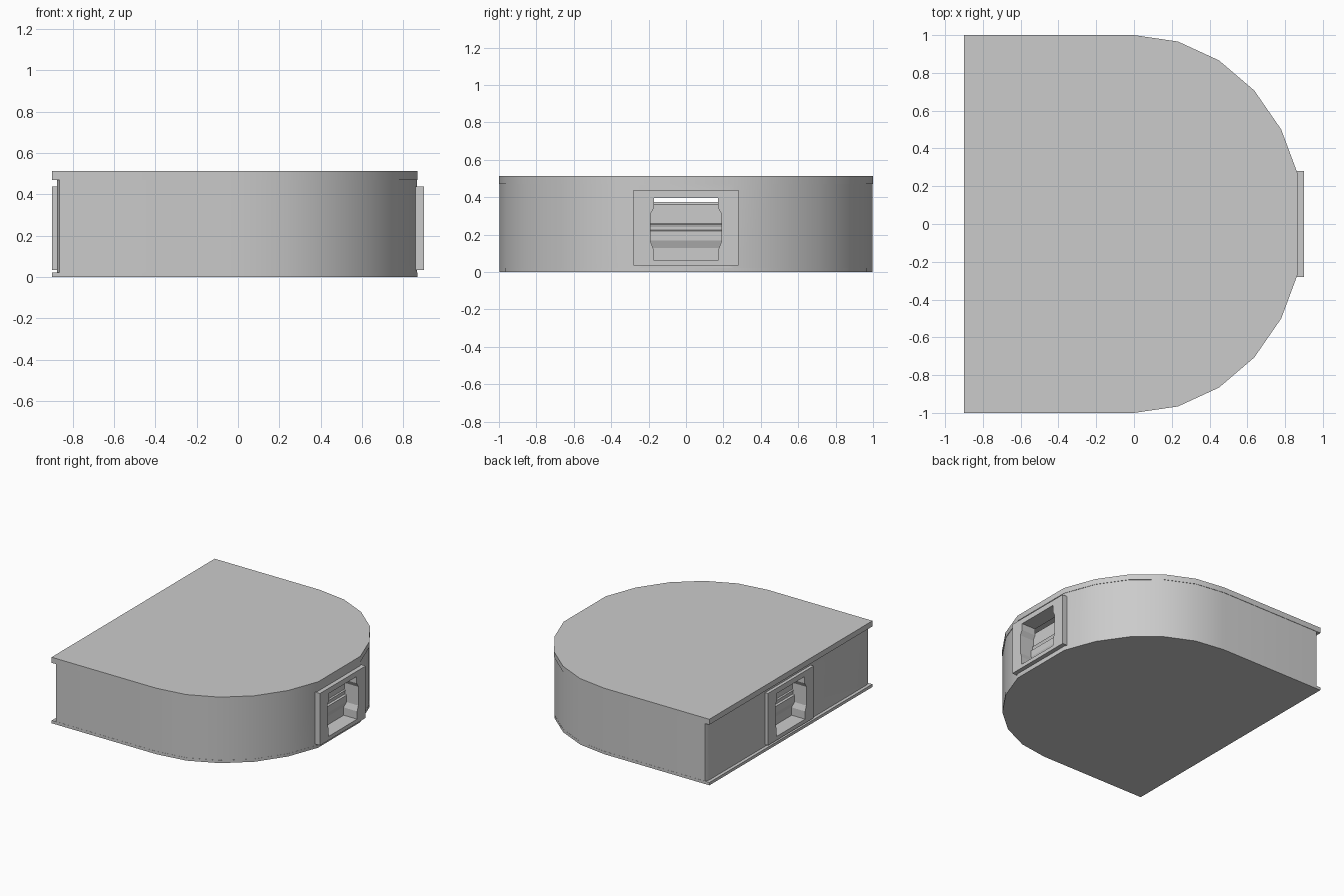
import bpy, bmesh
from math import sin, cos, radians

if "Cube" in bpy.data.objects:
    bpy.data.objects.remove(bpy.data.objects["Cube"])


def prism(name, points, axis, start, end):
    """Extrude a 2D profile along z (points x,y), x (points y,z) or y (points x,z)."""
    place = {'z': lambda a, b, t: (a, b, t),
             'x': lambda a, b, t: (t, a, b),
             'y': lambda a, b, t: (a, t, b)}[axis]
    bm = bmesh.new()
    low = [bm.verts.new(place(a, b, start)) for a, b in points]
    high = [bm.verts.new(place(a, b, end)) for a, b in points]
    bm.faces.new(low)
    bm.faces.new(high)
    n = len(points)
    for i in range(n):
        j = (i + 1) % n
        bm.faces.new((low[i], low[j], high[j], high[i]))
    bmesh.ops.recalc_face_normals(bm, faces=bm.faces)
    mesh = bpy.data.meshes.new(name)
    bm.to_mesh(mesh)
    bm.free()
    ob = bpy.data.objects.new(name, mesh)
    bpy.context.collection.objects.link(ob)
    return ob


def cut(ob, cutter):
    mod = ob.modifiers.new("cut", 'BOOLEAN')
    mod.operation = 'DIFFERENCE'
    mod.solver = 'EXACT'
    mod.object = cutter
    cutter.hide_render = True
    cutter.hide_set(True)


def d_outline(back, inset=0.0, bevel=0.0):
    """D-shaped plan: straight back, straight sides, faceted elliptical nose."""
    rx, ry = 0.9 - inset, 1.0 - inset
    arc = [(rx * sin(radians(a)), -ry * cos(radians(a)))
           for a in range(0, 181, 15) if a != 90]
    if bevel:
        return [(back, ry - bevel), (back, -ry + bevel), (back - 0 + bevel * 0.4, -ry)] + arc \
            + [(back + bevel * 0.4, ry)]
    return [(back, ry), (back, -ry)] + arc


def rect(a0, a1, b0, b1):
    return [(a0, b0), (a1, b0), (a1, b1), (a0, b1)]


def doorway(grow=0.0):
    half = [(0.175, 0.065 - grow), (0.175, 0.125), (0.19, 0.165),
            (0.19, 0.31), (0.17, 0.345), (0.17, 0.397 + grow)]
    half = [(y + grow, z) for y, z in half]
    return half + [(-y, z) for y, z in reversed(half)]


# Floor and roof plates
prism("floor_plate", d_outline(-0.9, 0.002), 'z', 0.0, 0.022)
prism("roof_plate", d_outline(-0.9), 'z', 0.47, 0.513)

# Hollow outer wall
wall = prism("outer_wall", d_outline(-0.875, 0.003, 0.03), 'z', 0.02, 0.472)
room = prism("room_cutter", d_outline(-0.79, 0.09), 'z', -0.1, 0.6)
wall_hole = prism("wall_hole_cutter", doorway(0.01), 'x', -1.2, 1.2)
cut(wall, room)
cut(wall, wall_hole)

# Door frames with waisted openings, and banded doors set back inside
hole = prism("doorway_cutter", doorway(), 'x', -1.2, 1.2)
for side, label in ((1, "front"), (-1, "back")):
    frame = prism(label + "_door_frame", rect(-0.28, 0.28, 0.035, 0.438),
                  'x', *sorted((0.78 * side, 0.9 * side)))
    cut(frame, hole)
    profile = [(0.765, 0.03), (0.785, 0.06), (0.785, 0.13), (0.80, 0.17),
               (0.80, 0.22), (0.785, 0.225), (0.785, 0.24), (0.79, 0.255),
               (0.78, 0.26), (0.78, 0.36), (0.765, 0.375), (0.745, 0.375), (0.745, 0.03)]
    prism(label + "_door", [(x * side, z) for x, z in profile], 'y', -0.2, 0.2)

# Smooth the rounded wall and plates, keeping hard edges
bpy.ops.object.select_all(action='DESELECT')
for name in ("outer_wall", "floor_plate", "roof_plate"):
    ob = bpy.data.objects[name]
    ob.select_set(True)
    bpy.context.view_layer.objects.active = ob
bpy.ops.object.shade_smooth_by_angle(angle=radians(30))
